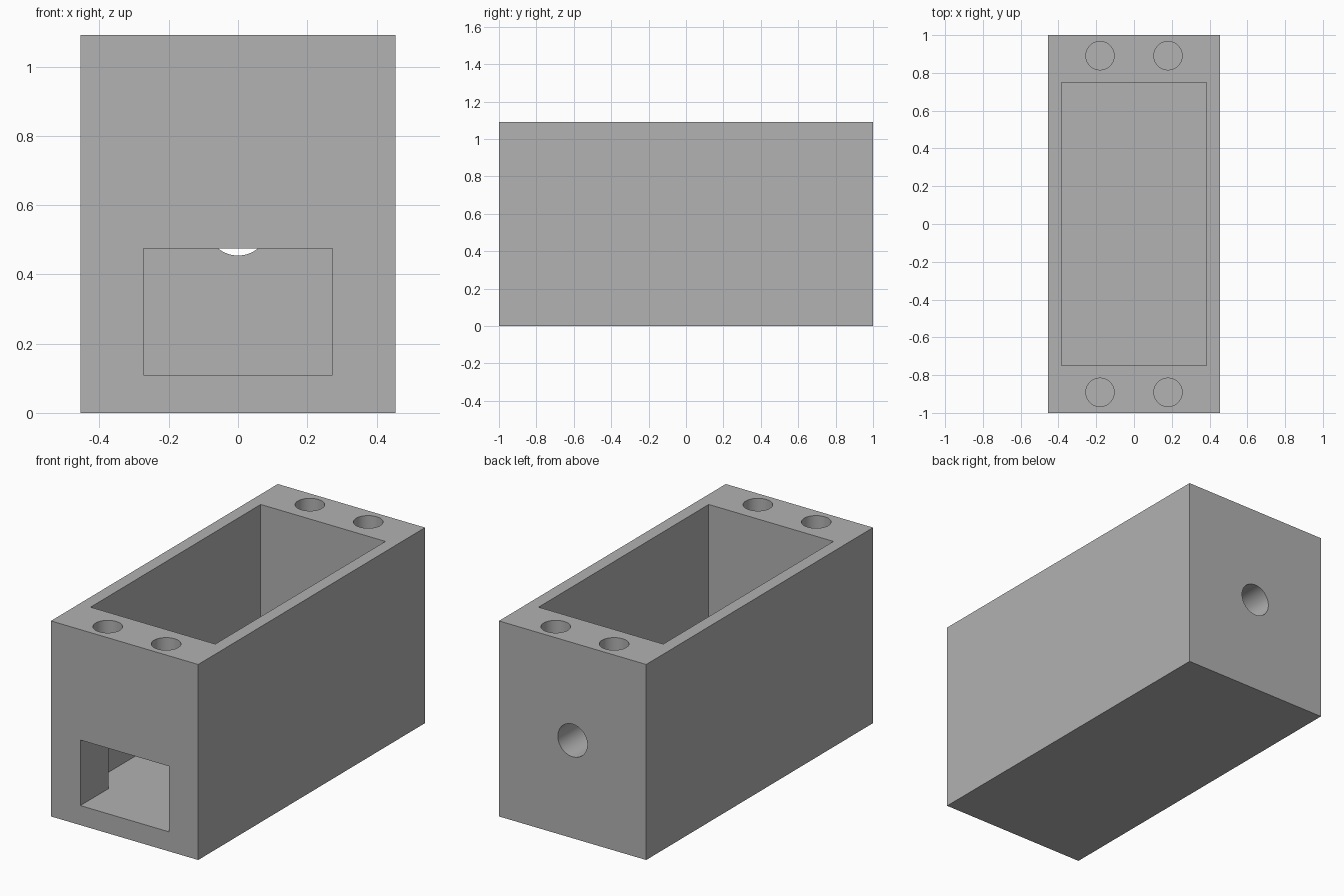
import bpy
import math

if "Cube" in bpy.data.objects:
    bpy.data.objects.remove(bpy.data.objects["Cube"])

W, H = 0.909, 1.091          # outer width and height (length is 2)
FLOOR = 0.109                # floor thickness

grey = bpy.data.materials.new("plain grey")
grey.diffuse_color = (0.445, 0.445, 0.445, 1)
grey.use_nodes = True
grey.node_tree.nodes["Principled BSDF"].inputs["Base Color"].default_value = grey.diffuse_color


def box(name, x, y, z):
    """Box spanning the given (low, high) ranges."""
    spans = (x, y, z)
    bpy.ops.mesh.primitive_cube_add(size=1, location=[(a + b) / 2 for a, b in spans])
    ob = bpy.context.object
    ob.name = name
    ob.scale = [b - a for a, b in spans]
    bpy.ops.object.transform_apply(location=True, rotation=False, scale=True)
    return ob


def cylinder(name, radius, depth, location, rotation=(0, 0, 0)):
    bpy.ops.mesh.primitive_cylinder_add(vertices=64, radius=radius, depth=depth,
                                        location=location, rotation=rotation)
    bpy.context.object.name = name
    return bpy.context.object


# Outer block
housing = box("housing", (-W / 2, W / 2), (-1, 1), (0, H))
housing.data.materials.append(grey)

# Open-topped cavity, front window level with its floor, round cable hole in the back wall
cutters = [
    box("cavity_cutter", (-0.385, 0.385), (-0.75, 0.75), (FLOOR, H + 0.2)),
    box("window_cutter", (-0.273, 0.273), (-1.2, -0.6), (FLOOR, 0.475)),
    cylinder("cable_hole_cutter", 0.091, 0.6, (0, 0.9, H / 2), (math.pi / 2, 0, 0)),
]

# Blind screw holes in the top rim
HOLE_DEPTH = 0.364
for x in (-0.18, 0.18):
    for y in (-0.891, 0.891):
        cutters.append(cylinder("screw_hole_cutter", 0.075, 2 * HOLE_DEPTH, (x, y, H)))

for cutter in cutters:
    cutter.data.materials.append(grey)
    cutter.hide_render = True
    cutter.hide_viewport = False
    mod = housing.modifiers.new(cutter.name, 'BOOLEAN')
    mod.operation = 'DIFFERENCE'
    mod.solver = 'EXACT'
    mod.object = cutter

# Apply the cuts and discard the cutters
bpy.ops.object.select_all(action='DESELECT')
housing.select_set(True)
bpy.context.view_layer.objects.active = housing
for mod in list(housing.modifiers):
    bpy.ops.object.modifier_apply(modifier=mod.name)
for cutter in cutters:
    bpy.data.objects.remove(cutter, do_unlink=True)

bpy.ops.object.shade_smooth_by_angle(angle=math.radians(30))
